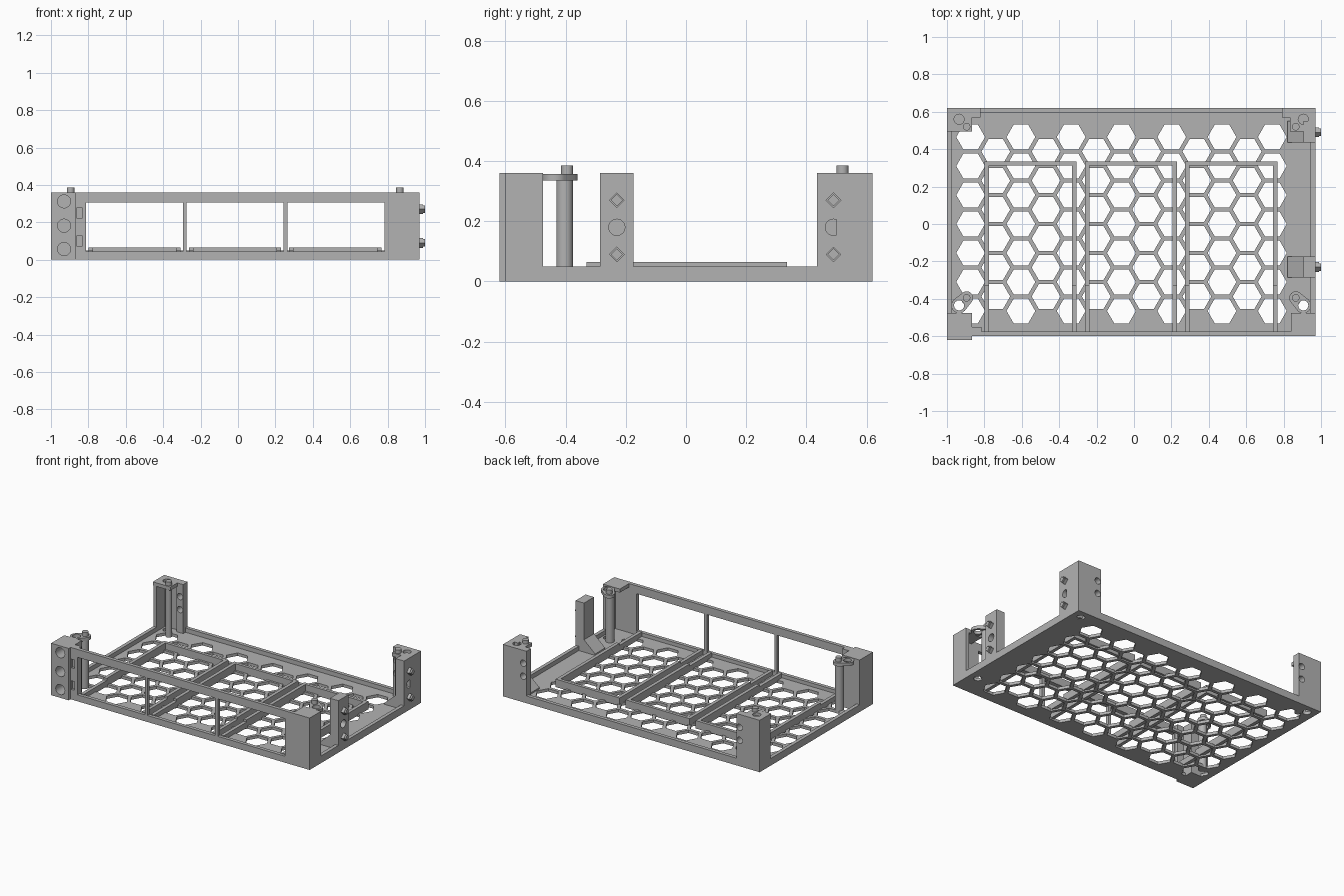
import bpy, bmesh
from math import cos, sin, pi, radians

if "Cube" in bpy.data.objects:
    bpy.data.objects.remove(bpy.data.objects["Cube"])

grey = bpy.data.materials.new("plain grey")
grey.use_nodes = True
grey.diffuse_color = (0.45, 0.45, 0.45, 1)
grey.node_tree.nodes["Principled BSDF"].inputs["Base Color"].default_value = (0.45, 0.45, 0.45, 1)
parts = []
MID, HALF = -0.015, 0.985      # middle and half width of the tray body
FLOOR, RIM, TOP = 0.02, 0.05, 0.36
WALL = 0.025


def ngon(u, v, r, n=24, start=0.0, sweep=2 * pi):
    steps = n if sweep >= 2 * pi else n + 1
    return [(u + r * cos(start + sweep * i / n), v + r * sin(start + sweep * i / n))
            for i in range(steps)]


def rect(u0, u1, v0, v1):
    return [(u0, v0), (u1, v0), (u1, v1), (u0, v1)]


def solid(name, outlines, lo, hi, axis="z"):
    """Extrude one or more outlines along an axis into a single object."""
    place = {"z": lambda u, v, w: (u, v, w),
             "x": lambda u, v, w: (w, u, v),
             "y": lambda u, v, w: (u, w, v)}[axis]
    bm = bmesh.new()
    for pts in outlines:
        low = [bm.verts.new(place(u, v, lo)) for u, v in pts]
        high = [bm.verts.new(place(u, v, hi)) for u, v in pts]
        bm.faces.new(low)
        bm.faces.new(high)
        for i in range(len(pts)):
            j = (i + 1) % len(pts)
            bm.faces.new((low[i], low[j], high[j], high[i]))
    bmesh.ops.recalc_face_normals(bm, faces=bm.faces)
    mesh = bpy.data.meshes.new(name)
    bm.to_mesh(mesh)
    bm.free()
    mesh.materials.append(grey)
    obj = bpy.data.objects.new(name, mesh)
    bpy.context.collection.objects.link(obj)
    parts.append(obj)
    return obj


def box(name, x0, x1, y0, y1, z0, z1):
    return solid(name, [rect(x0, x1, y0, y1)], z0, z1)


def cut(obj, outlines, lo, hi, axis="z"):
    """Subtract extruded outlines from a part and bake the result."""
    cutter = solid("cutter", outlines, lo, hi, axis)
    parts.remove(cutter)
    cutter.hide_render = True
    mod = obj.modifiers.new("cut", "BOOLEAN")
    mod.operation, mod.solver, mod.object = "DIFFERENCE", "EXACT", cutter
    graph = bpy.context.evaluated_depsgraph_get()
    graph.update()
    baked = bpy.data.meshes.new_from_object(obj.evaluated_get(graph))
    obj.modifiers.clear()
    obj.data = baked
    bpy.data.objects.remove(cutter)


def side_x(s, inset):
    return MID + s * (HALF - inset)


XL, XR = side_x(-1, 0), side_x(1, 0)

# Perforated floor: staggered hexagons plus corner bolt holes
floor = box("floor_plate", XL, XR, -0.6, 0.62, 0, FLOOR)
PITCH = 0.155
hexes = []
for col in range(-6, 7):
    rows = 7 if col % 2 == 0 else 6
    for row in range(rows):
        hexes.append(ngon(-0.067 + col * 0.1344, (row - (rows - 1) / 2) * PITCH, 0.077, 6))
cut(floor, hexes, -0.1, 0.1)
cut(floor, [ngon(side_x(s, 0.065), y, 0.027) for s in (-1, 1) for y in (-0.435, 0.56)], -0.1, 0.1)

# Low rim
box("left_rim", XR - WALL, XR, -0.6, 0.62, 0, RIM)
box("right_rim", XL, XL + WALL, -0.6, 0.62, 0, RIM)
box("back_rim", XL, XR, 0.62 - WALL, 0.62, 0, RIM)

# Front wall with three windows and clip notches
front = box("front_wall", -0.88, XR, -0.6, -0.6 + WALL, 0, TOP)
cut(front, [rect(x, x + 0.517, 0.045, 0.305) for x in (-0.812, -0.275, 0.265)], -0.7, -0.5, "y")
strip = box("front_clip_strip", -0.865, -0.815, -0.598, -0.55, 0, TOP)
for part in (front, strip):
    cut(part, [rect(-0.86, -0.835, z, z + 0.06) for z in (0.07, 0.22)], -0.7, -0.585, "y")

# Three open-fronted guide frames on the floor
for k in range(3):
    x0 = -0.8 + k * 0.537
    x1 = x0 + 0.492
    profile = [(-0.58, FLOOR - 0.01), (0.335, FLOOR - 0.01), (0.335, 0.065),
               (-0.33, 0.065), (-0.33, RIM), (-0.58, RIM)]
    for name, a in (("right", x0), ("left", x1 - 0.024)):
        solid(f"guide_{k + 1}_{name}_rail", [profile], a, a + 0.024, "x")
    box(f"guide_{k + 1}_back_rail", x0, x1, 0.313, 0.335, FLOOR - 0.01, 0.065)

# Back corners: bent wall, cap and pin column
for s, tag in ((-1, "right"), (1, "left")):
    outline = [(0, 0.5), (0, 0.62), (0.18, 0.62), (0.18, 0.57), (0.13, 0.57),
               (0.13, 0.595), (WALL, 0.595), (WALL, 0.5)]
    wall = solid(f"back_{tag}_corner", [[(side_x(s, d), y) for d, y in outline]], 0, TOP)
    cut(wall, [ngon(side_x(s, 0.155), z, 0.022) for z in (0.18, 0.27)], 0.5, 0.7, "y")
    xs = sorted((side_x(s, 0), side_x(s, 0.135)))
    cap = box(f"back_{tag}_cap", *xs, 0.495, 0.62, 0.335, TOP)
    cut(cap, [ngon(side_x(s, 0.065), 0.56, 0.027)], 0.34, 0.5)
    solid(f"back_{tag}_pin", [ngon(side_x(s, 0.105), 0.52, 0.02)], 0, 0.385)

# Front corners: left is a capped shell, right is a block with round sockets
box("front_left_side_wall", XR - WALL, XR, -0.6, -0.475, 0, TOP)
box("front_left_cap", side_x(1, 0.13), XR, -0.6, -0.475, 0.335, TOP)
block = box("front_right_block", XL, -0.865, -0.62, -0.475, 0, TOP)
cut(block, [ngon(-0.93, z, 0.035) for z in (0.057, 0.182, 0.312)], -0.7, -0.53, "y")

# Front lugs with pins and columns
for s, tag in ((-1, "right"), (1, "left")):
    pin, hole, y = side_x(s, 0.105), side_x(s, 0.065), -0.395
    facing = pi / 4 if s < 0 else 3 * pi / 4
    capsule = (ngon(pin, y, 0.035, 12, facing - pi / 2, pi)
               + ngon(hole, y - 0.04, 0.042, 12, facing + pi / 2, pi))
    lug = solid(f"front_{tag}_lug", [capsule], 0.335, 0.357)
    cut(lug, [ngon(hole, y - 0.04, 0.027)], 0.3, 0.4)
    solid(f"front_{tag}_pin", [ngon(pin, y, 0.02)], 0, 0.385)
    solid(f"front_{tag}_column", [ngon(pin, y - 0.008, 0.028)], 0, 0.335)

# Left side posts with sloped foot, round socket and diamond pegs
for name, y0, y1, yc in (("side_post", -0.285, -0.175, -0.23), ("back_post", 0.435, 0.55, 0.49)):
    post = box(name, 0.905, XR, y0, y1, 0, TOP)
    cut(post, [ngon(yc, 0.18, 0.027)], 0.93, 1.1, "x")
    solid(name + "_foot", [[(0.82, 0.005), (0.91, 0.005), (0.91, 0.11), (0.82, 0.03)]], y0, y1, "y")
    for i, z in enumerate((0.09, 0.27)):
        solid(f"{name}_peg_{i + 1}", [ngon(yc, z, 0.026, 4)], 0.96, 0.99, "x")
        solid(f"{name}_peg_tip_{i + 1}", [ngon(yc, z, 0.02, 4)], 0.985, 1.0, "x")

# Smooth the round parts, keep edges sharp
bpy.ops.object.select_all(action="DESELECT")
for obj in parts:
    obj.select_set(True)
bpy.context.view_layer.objects.active = parts[0]
bpy.ops.object.shade_smooth_by_angle(angle=radians(30))
